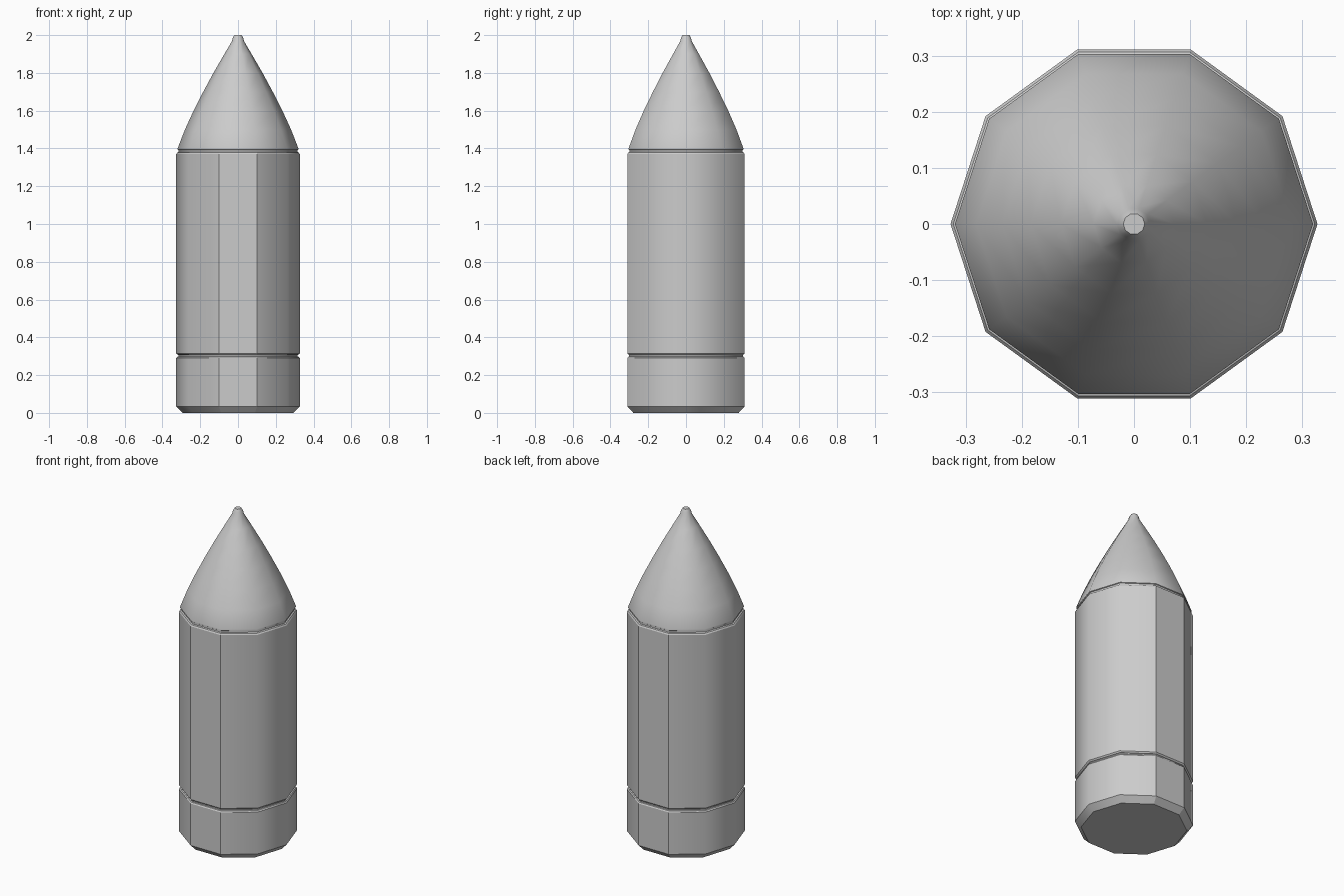
import bpy, bmesh, math

if "Cube" in bpy.data.objects:
    bpy.data.objects.remove(bpy.data.objects["Cube"])

SIDES = 10

grey = bpy.data.materials.new("plain_grey")
grey.diffuse_color = (0.6, 0.6, 0.6, 1)
grey.use_nodes = True
grey.node_tree.nodes["Principled BSDF"].inputs["Base Color"].default_value = grey.diffuse_color


def lathe(name, profile, flat_front=False, cap_bottom=False, cap_top=False):
    """Ten-sided shell from (radius, height) points, smooth around, crisp at profile corners."""
    bm = bmesh.new()
    rings = []
    for r, z in profile:
        rings.append([bm.verts.new((r * math.cos(math.tau * i / SIDES),
                                    r * math.sin(math.tau * i / SIDES), z))
                      for i in range(SIDES)])
    for low, high in zip(rings, rings[1:]):
        for i in range(SIDES):
            j = (i + 1) % SIDES
            bm.faces.new((low[i], low[j], high[j], high[i])).smooth = True
    if cap_bottom:
        bm.faces.new(rings[0][::-1])
    if cap_top:
        bm.faces.new(rings[-1])
    bm.normal_update()
    for e in bm.edges:
        a, b = e.verts
        if len(e.link_faces) < 2:
            continue
        angle = math.degrees(e.calc_face_angle(0))
        if abs(a.co.z - b.co.z) < 1e-5:
            # Ring edges: crisp at strong profile corners
            e.smooth = angle < 25
        elif flat_front:
            # Front and back panels stay flat
            e.smooth = not (min(abs(a.co.y), abs(b.co.y)) > 0.27)
    mesh = bpy.data.meshes.new(name)
    bm.to_mesh(mesh)
    bm.free()
    mesh.materials.append(grey)
    obj = bpy.data.objects.new(name, mesh)
    bpy.context.collection.objects.link(obj)
    return obj


# Chamfered base band
lathe("base", [(0.293, 0), (0.327, 0.035), (0.327, 0.29), (0.322, 0.297)],
      flat_front=True, cap_bottom=True)

# Recessed grooves between the sections
lathe("lower_groove", [(0.322, 0.297), (0.316, 0.299), (0.316, 0.307), (0.322, 0.309)])
lathe("upper_groove", [(0.322, 1.378), (0.314, 1.381), (0.314, 1.391), (0.319, 1.394)])

# Long main body
lathe("body", [(0.322, 0.309), (0.327, 0.315), (0.327, 1.37), (0.322, 1.378)],
      flat_front=True)

# Curved nose with a small blunt tip
lathe("nose", [(0.319, 1.394), (0.319, 1.402), (0.281, 1.5), (0.235, 1.6),
               (0.184, 1.7), (0.130, 1.8), (0.072, 1.9), (0.032, 1.968),
               (0.028, 1.985), (0.019, 2.0)], cap_top=True)
